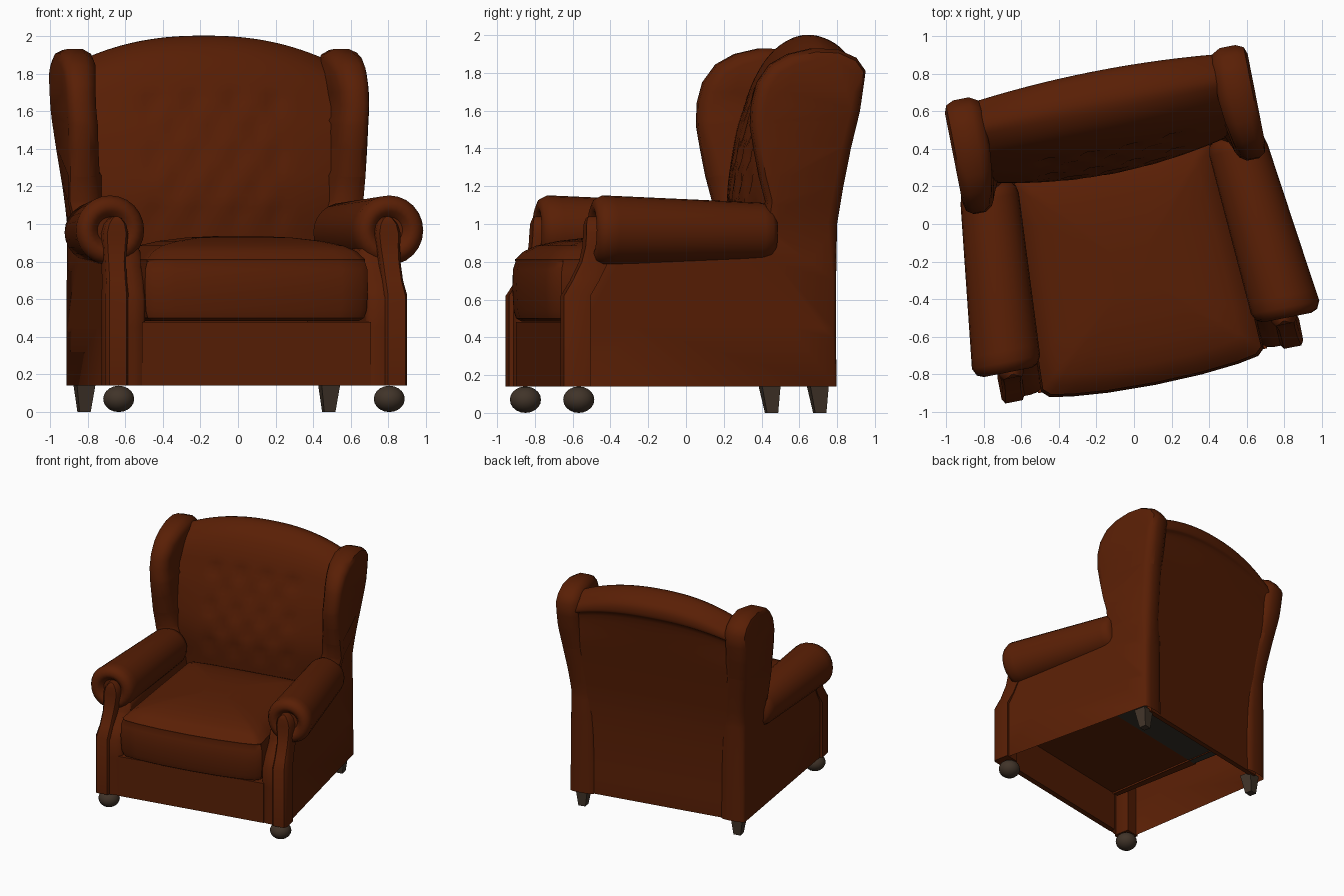
import bpy, bmesh, math
from mathutils import Vector, Matrix

if "Cube" in bpy.data.objects:
    bpy.data.objects.remove(bpy.data.objects["Cube"])

# The chair is modelled symmetric about u = 0, then turned a little about z
TURN = Matrix.Rotation(math.radians(11.1), 4, 'Z') @ Matrix.Translation((-0.053, 0, 0))


def material(name, col):
    m = bpy.data.materials.new(name)
    m.diffuse_color = (*col, 1)
    m.use_nodes = True
    m.node_tree.nodes["Principled BSDF"].inputs["Base Color"].default_value = m.diffuse_color
    return m


LEATHER = material("brown leather", (0.1, 0.0135, 0.0015))
WOOD = material("dark wood", (0.052, 0.034, 0.022))
LINING = material("dark lining", (0.035, 0.03, 0.021))


def finish(name, bm, mat, angle=38):
    bmesh.ops.recalc_face_normals(bm, faces=bm.faces)
    bm.transform(TURN)
    me = bpy.data.meshes.new(name)
    bm.to_mesh(me)
    bm.free()
    me.materials.append(mat)
    ob = bpy.data.objects.new(name, me)
    bpy.context.collection.objects.link(ob)
    bpy.ops.object.select_all(action='DESELECT')
    ob.select_set(True)
    bpy.context.view_layer.objects.active = ob
    bpy.ops.object.shade_smooth_by_angle(angle=math.radians(angle))
    return ob


def loft(rings):
    """Skin a row of closed rings and cap both ends."""
    bm = bmesh.new()
    vs = [[bm.verts.new(p) for p in r] for r in rings]
    n = len(vs[0])
    for a, b in zip(vs, vs[1:]):
        for i in range(n):
            j = (i + 1) % n
            bm.faces.new((a[i], a[j], b[j], b[i]))
    bm.faces.new(vs[0])
    bm.faces.new(vs[-1])
    bm.normal_update()
    return bm


def spline(pts, k):
    """Closed Catmull-Rom curve with k steps per span."""
    out, n = [], len(pts)
    for i in range(n):
        a, b, c, d = (Vector(pts[(i + o) % n]) for o in (-1, 0, 1, 2))
        for s in range(k):
            t = s / k
            out.append(0.5 * (2 * b + (c - a) * t + (2 * a - 5 * b + 4 * c - d) * t * t
                              + (3 * b - a - 3 * c + d) * t ** 3))
    return out


def clamp(x):
    return max(0.0, min(1.0, x))


def box(name, lo, hi, mat):
    ring = lambda z: [(lo[0], lo[1], z), (hi[0], lo[1], z), (hi[0], hi[1], z), (lo[0], hi[1], z)]
    return finish(name, loft([ring(lo[2]), ring(hi[2])]), mat)


# Side panel with wing: one outline (v, z), padded edge, flaring outwards at the top
SIDE = [(-.785, .14), (-.785, .40), (-.785, .61), (-.73, .70), (-.65, .78), (-.61, .88), (-.3, .92),
        (.1, .93), (.29, 1.0), (.30, 1.12), (.265, 1.25), (.235, 1.4), (.215, 1.52), (.22, 1.64),
        (.25, 1.75), (.32, 1.845), (.42, 1.9), (.55, 1.93), (.68, 1.925), (.78, 1.88), (.83, 1.81),
        (.80, 1.6), (.755, 1.4), (.72, 1.2), (.69, 1.0), (.685, .7), (.685, .4), (.685, .14)]


def inset(pts, depth):
    out, n = [], len(pts)
    for i in range(n):
        a, b, c = (Vector(pts[(i + o) % n]) for o in (-1, 0, 1))
        # outline runs clockwise, so the inside lies to the right
        e = ((b - a).normalized() + (c - b).normalized()).normalized()
        p = b + Vector((e.y, -e.x)) * depth * (.45 if b.y < .9 else 1)
        if b.y < .15:
            p.y = b.y
        out.append(p)
    return out


def side_panel(name, sx):
    layers = [(0, .06), (.08, .025), (.3, 0), (.72, 0), (.93, .02), (1, .06)]
    bm = loft([[(t, p[0], p[1]) for p in inset(SIDE, d)] for t, d in layers])
    bmesh.ops.triangulate(bm, faces=[f for f in bm.faces if len(f.verts) > 4])
    for z in (.45, .8, .95, 1.1, 1.25, 1.4, 1.55, 1.7):
        bmesh.ops.bisect_plane(bm, geom=bm.verts[:] + bm.edges[:] + bm.faces[:],
                               plane_co=(0, 0, z), plane_no=(0, 0, 1))
    # hollow underneath
    hidden = []
    for f in bm.faces:
        c = f.calc_center_median()
        if max(p.co.z for p in f.verts) < .145 or (c.z < .45 and c.x < .01):
            hidden.append(f)
    bmesh.ops.delete(bm, geom=hidden, context='FACES')
    for p in bm.verts:
        t, v, z = p.co
        f = clamp((z - .9) / .8)
        f = max(f * f * (3 - 2 * f), .85 * clamp((.55 - v) / .25) * clamp((z - .92) / .2))
        base = .745 + (.68 - v) * .038
        outer = base + (.82 - base) * f
        thick = .2 - .06 * f * clamp((.5 - v) / .3)
        p.co.x = sx * (outer - thick * (1 - t))
    finish(name, bm, LEATHER, 45)


# Rolled arm: tapering tube with a rounded front rim
def arm_roll(name, sx):
    rings = []
    for v, r in [(-.60, .07), (-.635, .10), (-.645, .13), (-.63, .165), (-.59, .185), (-.53, .183),
                 (.28, .158), (.325, .147), (.35, .12)]:
        t = clamp((v + .6) / .9)
        cu, cz = .757 - .085 * t, .967 - .012 * t
        rings.append([(sx * (cu + r * math.cos(a)), v, cz + r * math.sin(a))
                      for a in (2 * math.pi * i / 24 for i in range(24))])
    finish(name, loft(rings), LEATHER, 45)


# Facing strip running up the front of the arm, with a rounded top
def arm_post(name, sx):
    rings = []
    for z, vf, cu, w in [(.14, -.805, .755, .062), (.62, -.805, .755, .062), (.70, -.755, .748, .056),
                         (.80, -.705, .744, .056), (.88, -.685, .74, .062), (.95, -.68, .738, .068),
                         (1.0, -.678, .736, .055), (1.03, -.67, .735, .03), (1.04, -.66, .735, .01)]:
        rings.append([(sx * (cu + k * w), v, z) for k, v in
                      [(-1, vf + .14), (-1, vf + .025), (-.75, vf), (.75, vf), (1, vf + .025), (1, vf + .14)]])
    finish(name, loft(rings), LEATHER, 40)


def front_foot(name, sx):
    bm = bmesh.new()
    bmesh.ops.create_uvsphere(bm, u_segments=16, v_segments=10, radius=1)
    bm.transform(Matrix.Translation((sx * .733, -.712, .07)) @ Matrix.Diagonal((.084, .084, .07, 1)))
    finish(name, bm, WOOD)


def back_leg(name, sx):
    ring = lambda z, w, dv: [(sx * .663 + a * w, .59 + dv + b * w, z)
                             for a, b in ((-1, -1), (1, -1), (1, 1), (-1, 1))]
    finish(name, loft([ring(0, .03, .012), ring(.16, .052, 0)]), WOOD)


for side, sx in (("left", -1), ("right", 1)):
    side_panel(side + "_side_wing", sx)
    arm_roll(side + "_arm_roll", sx)
    arm_post(side + "_arm_post", sx)
    front_foot(side + "_front_foot", sx)
    back_leg(side + "_back_leg", sx)

# Backrest: padded profile (v, z) swept across the width, arched and tufted
BACK = [(.36, .55), (.30, .9), (.285, 1.15), (.33, 1.4), (.40, 1.65), (.46, 1.82), (.54, 1.94),
        (.65, 2.0), (.75, 1.98), (.825, 1.92), (.835, 1.84), (.80, 1.78), (.755, 1.5), (.71, 1.2),
        (.675, .9), (.66, .5), (.66, .14), (.62, .14), (.60, .5)]
BUTTONS = [(u + (.11 if r % 2 else 0), 1.05 + .15 * r)
           for r in range(5) for u in (-.33, -.11, .11, .33) if u + (.11 if r % 2 else 0) < .4]
rings = []
for i in range(33):
    s = i / 16 - 1
    ring = []
    for j, (v, z) in enumerate(spline(BACK, 4)):
        u = s * .655
        top = clamp((z - 1.5) / .45)
        if j < 28:
            # front face: sides sit back, buttons pull in
            v += .11 * s * s * (1 - j / 28)
            v += sum(.022 * math.exp(-((u - a) ** 2 + (z - b) ** 2) / .002) for a, b in BUTTONS)
        elif z > 1:
            v -= .045 * s * s * top * clamp((j - 27) / 8)
        ring.append((u, v, max(.14, z - .125 * abs(s) ** 2.3 * top)))
    rings.append(ring)
finish("backrest", loft(rings), LEATHER, 45)

# Seat cushion: bowed plan, boxed border with a seam, domed top
half = [(0, -.855), (.25, -.848), (.45, -.83), (.56, -.81), (.598, -.775), (.59, -.6), (.57, -.2),
        (.55, .15), (.54, .33), (.51, .37), (.3, .38)]
plan = half + [(0, .38)] + [(-u, v) for u, v in half[:0:-1]]
rings = []
for z, k in [(.485, .94), (.50, .98), (.54, 1), (.66, 1.01), (.76, 1.005), (.80, .985), (.812, .99),
             (.82, .975), (.855, .92), (.885, .82), (.91, .65), (.928, .42), (.935, .2)]:
    rings.append([(u * k, -.24 + (v + .24) * k, z) for u, v in plan])
finish("seat_cushion", loft(rings), LEATHER, 40)

# Front rail, seat deck and the lining behind it
box("front_rail", (-.62, -.785, .14), (.62, -.74, .48), LEATHER)
box("seat_deck", (-.66, -.745, .465), (.66, .05, .478), LEATHER)
box("seat_lining", (-.64, .05, .46), (.64, .64, .475), LINING)
